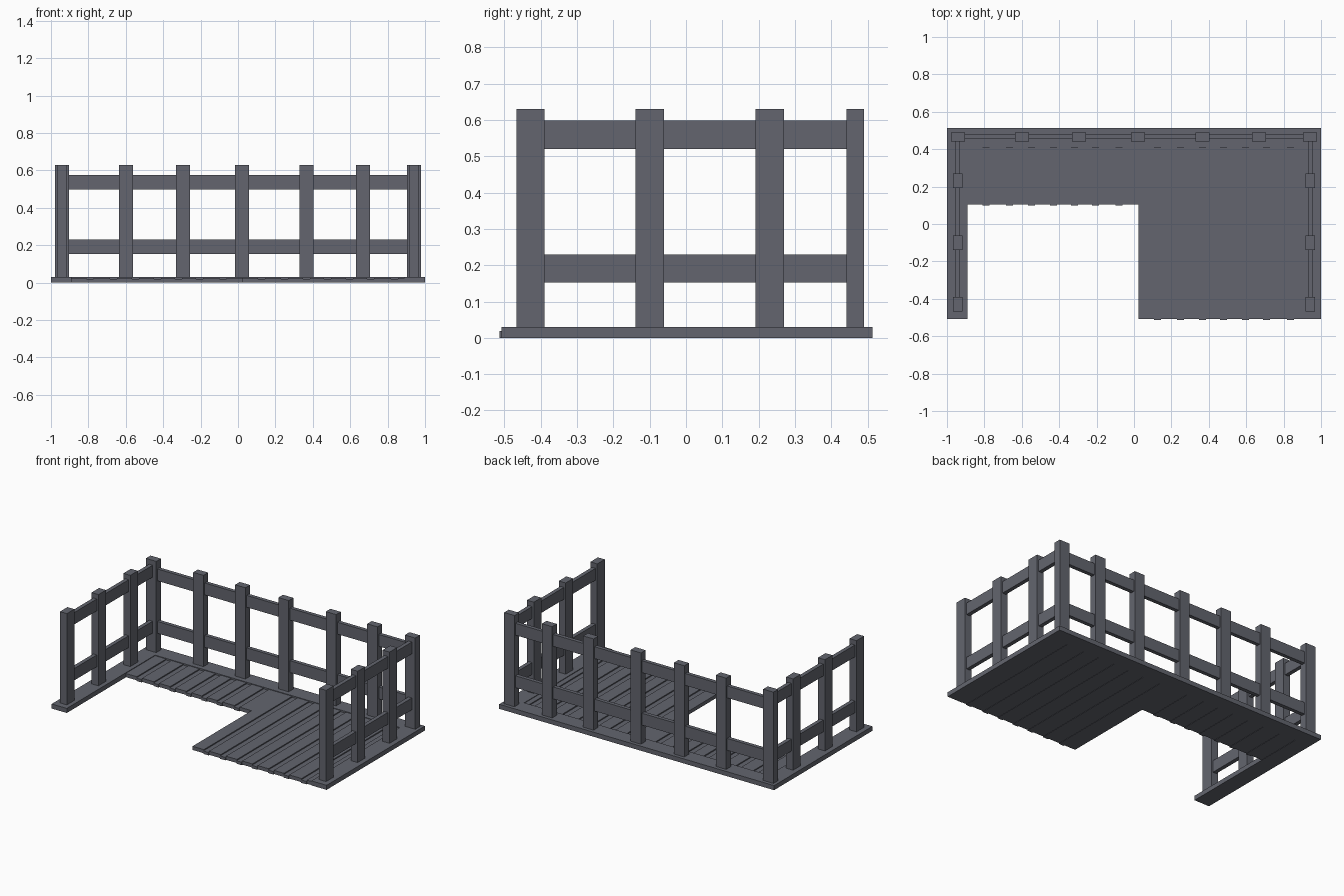
import bpy

if "Cube" in bpy.data.objects:
    bpy.data.objects.remove(bpy.data.objects["Cube"])

wood = bpy.data.materials.new("dark slate grey wood")
wood.diffuse_color = (0.125, 0.131, 0.158, 1)
wood.use_nodes = True
wood.node_tree.nodes["Principled BSDF"].inputs["Base Color"].default_value = wood.diffuse_color


def box(name, x, y, z):
    """Box from (min, max) ranges on each axis."""
    bpy.ops.mesh.primitive_cube_add(
        size=1, location=[(r[0] + r[1]) / 2 for r in (x, y, z)])
    ob = bpy.context.object
    ob.name = name
    ob.scale = [r[1] - r[0] for r in (x, y, z)]
    bpy.ops.object.transform_apply(location=False, rotation=False, scale=True)
    ob.data.materials.append(wood)
    return ob


# Base frame under the railings
box("back_base_board", (-1, 1), (0.41, 0.513), (0, 0.03))
for side, name in ((-1, "left"), (1, "right")):
    x = sorted((side * 0.89, side))
    box(name + "_base_board", x, (-0.508, 0.41), (0, 0.03))


# Deck planks with narrow recessed strips between them
def deck(name, start, end, front, strips):
    x = start
    for left in strips:
        box(name + "_plank", (x, left), (front, 0.41), (0.002, 0.026))
        box(name + "_strip", (left, left + 0.038), (front - 0.005, 0.41), (0, 0.019))
        x = left + 0.038
    box(name + "_plank", (x, end), (front, 0.41), (0.002, 0.026))


deck("narrow_deck", -0.89, 0.025, 0.105,
     (-0.81, -0.685, -0.567, -0.45, -0.337, -0.225, -0.10))
deck("wide_deck", 0.025, 0.89, -0.508,
     (0.107, 0.23, 0.348, 0.46, 0.578, 0.69, 0.818))

# Back railing
for x in (-0.942, -0.598, -0.293, 0.022, 0.367, 0.668, 0.942):
    box("back_post", (x - 0.0375, x + 0.0375), (0.442, 0.49), (0.02, 0.63))
for z in (0.152, 0.497):
    box("back_rail", (-0.93, 0.93), (0.455, 0.48), (z, z + 0.078))

# Side railings
for side, name in ((-1, "left"), (1, "right")):
    x = side * 0.943
    for y in (-0.428, -0.1, 0.231):
        box(name + "_post", (x - 0.025, x + 0.025), (y - 0.039, y + 0.039), (0.02, 0.63))
    for z in (0.152, 0.52):
        box(name + "_rail", (x - 0.013, x + 0.013), (-0.42, 0.46), (z, z + 0.078))
